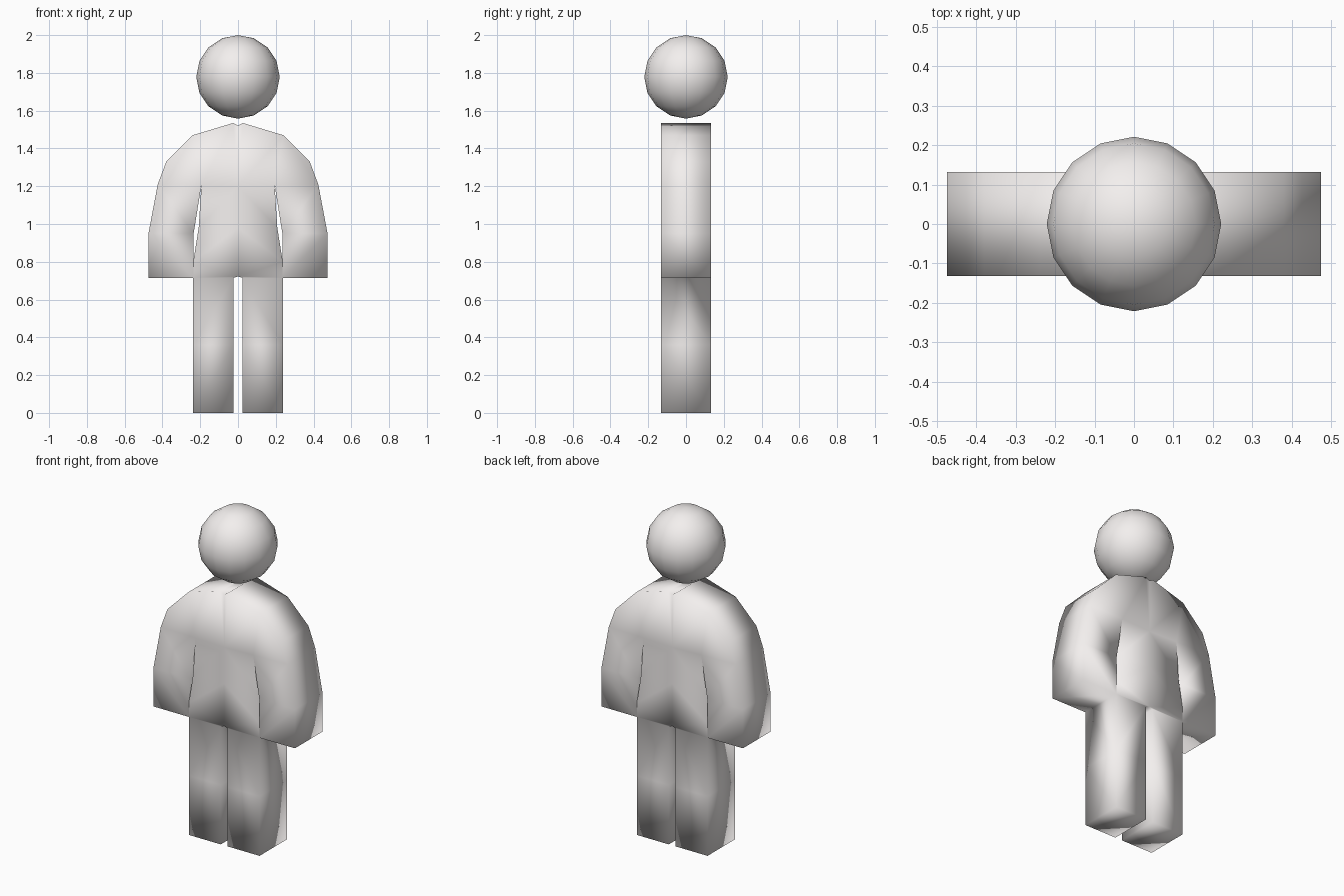
import bpy, bmesh

if "Cube" in bpy.data.objects:
    bpy.data.objects.remove(bpy.data.objects["Cube"])

DEPTH = 0.264

# Pale warm white
mat = bpy.data.materials.new("pale")
mat.diffuse_color = (0.9, 0.87, 0.86, 1)
mat.use_nodes = True
mat.node_tree.nodes["Principled BSDF"].inputs["Base Color"].default_value = mat.diffuse_color


def finish(name, bm):
    mesh = bpy.data.meshes.new(name)
    bm.to_mesh(mesh)
    bm.free()
    for p in mesh.polygons:
        p.use_smooth = True
    mesh.materials.append(mat)
    obj = bpy.data.objects.new(name, mesh)
    bpy.context.collection.objects.link(obj)
    return obj


# Head: low-poly smooth ball
bm = bmesh.new()
bmesh.ops.create_uvsphere(bm, u_segments=16, v_segments=8, radius=0.221)
bmesh.ops.translate(bm, verts=bm.verts, vec=(0, 0, 1.779))
finish("head", bm)

# Outline points (x, z) of half the figure
P = dict(
    neck=(0, 1.52), collar=(0.025, 1.535), shoulder=(0.24, 1.47),
    upper=(0.38, 1.33), bicep=(0.425, 1.21), elbow=(0.474, 0.95),
    hand_out=(0.474, 0.715), hand_in=(0.237, 0.715), elbow_in=(0.235, 0.95),
    armpit=(0.194, 1.205), chest=(0, 1.2), waist=(0.208, 0.98),
    belly=(0, 0.98), hip=(0.237, 0.80),
    thigh=(0.237, 0.715), thigh_in=(0.023, 0.715), crotch=(0, 0.722),
    knee=(0.237, 0.36), knee_in=(0.023, 0.36),
    foot=(0.237, 0), foot_in=(0.023, 0))

FACES = [
    "neck collar shoulder armpit chest",      # chest
    "shoulder upper bicep armpit",            # arm
    "bicep elbow elbow_in armpit",
    "elbow hand_out hand_in elbow_in",
    "chest armpit waist belly",               # torso
    "belly waist hip crotch",
    "crotch hip thigh thigh_in",
    "thigh_in thigh knee knee_in",            # leg
    "knee_in knee foot foot_in"]

# Body: mirrored front sheet, thickened to a solid
bm = bmesh.new()
for side in (1, -1):
    verts = {k: bm.verts.new((side * x, 0, z)) for k, (x, z) in P.items()}
    for face in FACES:
        bm.faces.new([verts[k] for k in face.split()])
bmesh.ops.remove_doubles(bm, verts=bm.verts, dist=0.0001)
bmesh.ops.recalc_face_normals(bm, faces=bm.faces)
body = finish("body", bm)
mod = body.modifiers.new("thickness", 'SOLIDIFY')
mod.thickness = DEPTH
mod.offset = 0
